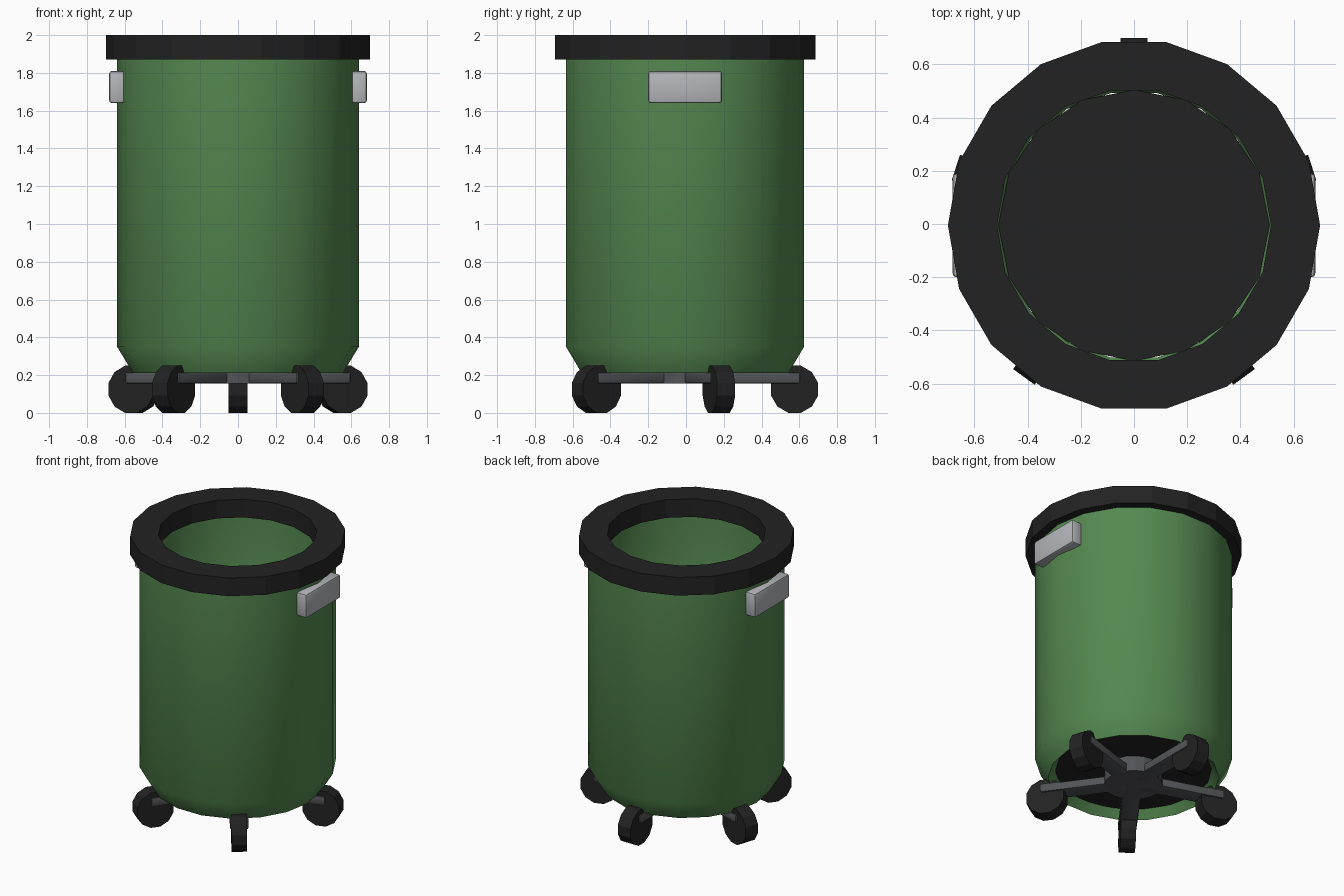
import bpy, bmesh, math
from mathutils import Matrix, Vector

if "Cube" in bpy.data.objects:
    bpy.data.objects.remove(bpy.data.objects["Cube"], do_unlink=True)

CY = -0.005  # bin axis in y


def material(name, rgb):
    m = bpy.data.materials.new(name)
    m.use_nodes = True
    m.diffuse_color = (*rgb, 1)
    m.node_tree.nodes["Principled BSDF"].inputs["Base Color"].default_value = (*rgb, 1)
    return m


green = material("bin_green", (0.09, 0.25, 0.08))
black = material("rubber_black", (0.016, 0.016, 0.016))
grey = material("frame_grey", (0.085, 0.088, 0.095))
silver = material("handle_silver", (0.46, 0.47, 0.49))


def finish(name, bm, mat, smooth=None):
    bmesh.ops.recalc_face_normals(bm, faces=bm.faces)
    mesh = bpy.data.meshes.new(name)
    bm.to_mesh(mesh)
    bm.free()
    mesh.materials.append(mat)
    ob = bpy.data.objects.new(name, mesh)
    bpy.context.collection.objects.link(ob)
    if smooth:
        bpy.ops.object.select_all(action="DESELECT")
        ob.select_set(True)
        bpy.context.view_layer.objects.active = ob
        bpy.ops.object.shade_smooth_by_angle(angle=math.radians(smooth))
    return ob


def lathe(name, profile, sides, mat, smooth=None):
    """Turn a closed (radius, z) profile around the bin axis."""
    bm = bmesh.new()
    rings = []
    for i in range(sides):
        a = math.tau * i / sides
        rings.append([bm.verts.new((r * math.cos(a), CY + r * math.sin(a), z))
                      for r, z in profile])
    n = len(profile)
    for i in range(sides):
        p, q = rings[i], rings[(i + 1) % sides]
        for j in range(n):
            k = (j + 1) % n
            bm.faces.new((p[j], q[j], q[k], p[k]))
    return finish(name, bm, mat, smooth)


def box(name, lo, hi, mat, bevel, turn=0.0):
    """Bevelled box, turned about the bin axis."""
    lo, hi = Vector(lo), Vector(hi)
    bm = bmesh.new()
    bmesh.ops.create_cube(bm, size=1, matrix=Matrix.Translation((lo + hi) / 2)
                          @ Matrix.Diagonal((*(hi - lo), 1)))
    bmesh.ops.bevel(bm, geom=bm.edges[:], offset=bevel, segments=2,
                    profile=0.5, affect="EDGES")
    bm.transform(Matrix.Translation((0, CY, 0)) @ Matrix.Rotation(turn, 4, "Z"))
    return finish(name, bm, mat, 40)


def cylinder(name, radius, depth, sides, mat, matrix):
    bm = bmesh.new()
    bmesh.ops.create_cone(bm, cap_ends=True, segments=sides, radius1=radius,
                          radius2=radius, depth=depth, matrix=matrix)
    return finish(name, bm, mat)


# Bin shell with chamfered foot, and the heavy rim
lathe("bin_body", [(0.555, 0.21), (0.64, 0.35), (0.64, 1.9),
                   (0.6, 1.9), (0.6, 0.4), (0.505, 0.27)], 18, green, 45)
lathe("rim", [(0.515, 1.87), (0.70, 1.87), (0.70, 2.0), (0.515, 2.0)], 18, black)

# Floor of the bin
cylinder("floor_disc", 0.51, 0.02, 16, black, Matrix.Translation((0, CY, 0.275)))

# Side handles
for side, turn in (("left", 0), ("right", math.pi)):
    box(side + "_handle", (0.6, -0.195, 1.64), (0.682, 0.195, 1.81), silver, 0.014, turn)

# Five-armed wheeled base
cylinder("hub", 0.19, 0.115, 20, grey, Matrix.Translation((0, CY, 0.2125)))
for i in range(5):
    turn = math.pi / 2 + math.tau * i / 5
    box(f"arm_{i + 1}", (0.05, -0.06, 0.155), (0.61, 0.06, 0.215), grey, 0.012, turn)
    place = (Matrix.Translation((0, CY, 0)) @ Matrix.Rotation(turn, 4, "Z")
             @ Matrix.Translation((0.58, 0, 0.125))
             @ Matrix.Rotation(math.pi / 2, 4, "X")
             @ Matrix.Rotation(math.pi / 12, 4, "Z"))
    cylinder(f"wheel_{i + 1}", 0.129, 0.1, 12, black, place)
